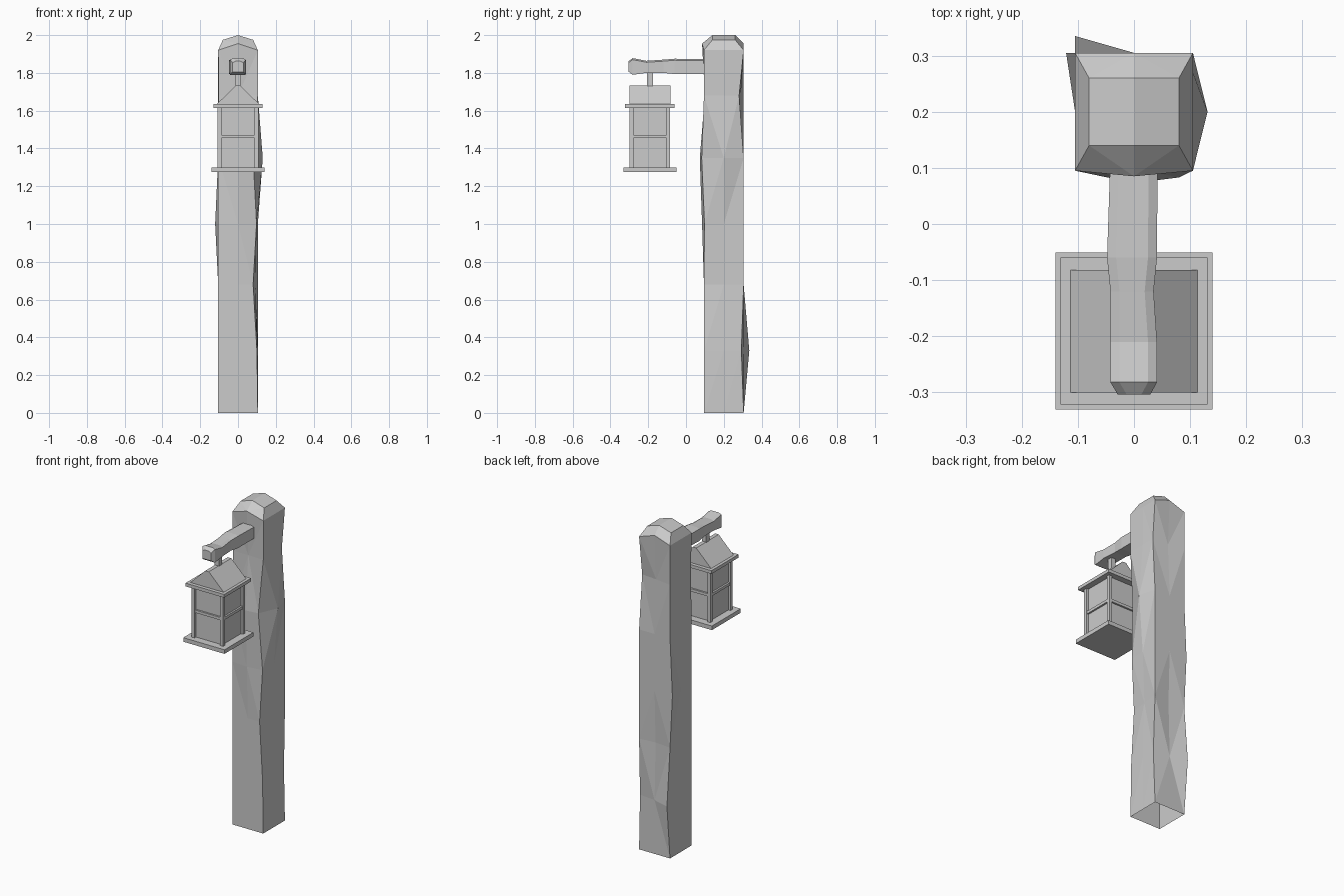
import bpy, bmesh
from mathutils import Vector

if "Cube" in bpy.data.objects:
    bpy.data.objects.remove(bpy.data.objects["Cube"])


def finish(name, bm):
    bmesh.ops.recalc_face_normals(bm, faces=bm.faces)
    me = bpy.data.meshes.new(name)
    bm.to_mesh(me)
    bm.free()
    ob = bpy.data.objects.new(name, me)
    bpy.context.collection.objects.link(ob)
    return ob


def box(name, x0, x1, y0, y1, z0, z1):
    bm = bmesh.new()
    bmesh.ops.create_cube(bm, size=1)
    for v in bm.verts:
        v.co = Vector(((x0 + x1) / 2 + v.co.x * (x1 - x0),
                       (y0 + y1) / 2 + v.co.y * (y1 - y0),
                       (z0 + z1) / 2 + v.co.z * (z1 - z0)))
    return finish(name, bm)


def bridge(bm, a, b):
    n = len(a)
    for i in range(n):
        bm.faces.new((a[i], a[(i + 1) % n], b[(i + 1) % n], b[i]))


# Rough-hewn post: eight columns per ring, with individual corners carved in or out
H, CY = 0.105, 0.2
COLS = [(-1, -1), (0, -1), (1, -1), (1, 0), (1, 1), (0, 1), (-1, 1), (-1, 0)]
FL, FM, FR, RM, BR, BM, BL, LM = range(8)
levels = [0, 0.33, 0.68, 1.0, 1.35, 1.68, 1.92]
carve = {
    (1, BL): (0, 0.03), (1, BR): (0.002, -0.012), (1, FR): (-0.005, 0),
    (2, FR): (-0.025, 0.0), (2, RM): (-0.012, 0), (2, BM): (0, -0.01),
    (3, BL): (-0.016, 0), (3, FM): (0, -0.01), (3, FR): (-0.007, 0.003),
    (4, RM): (0.026, 0), (4, FM): (0, -0.022), (4, FR): (-0.025, -0.012),
    (5, BR): (-0.004, -0.024), (5, FM): (0, 0.005), (5, FL): (0.003, 0.004),
    (5, BM): (0, -0.015), (6, FM): (0, -0.01),
}
bm = bmesh.new()
rings = []
for k, z in enumerate(levels):
    ring = []
    for c, (sx, sy) in enumerate(COLS):
        dx, dy = carve.get((k, c), (0, 0))
        lift = 0.035 if k == 6 and sx == 0 else 0
        ring.append(bm.verts.new((sx * H + dx, CY + sy * H + dy, z + lift)))
    rings.append(ring)
# Chamfered, crowned top
rings.append([bm.verts.new((sx * 0.08, CY + sy * 0.06, 2.0 if sx == 0 else 1.975))
              for sx, sy in COLS])
for a, b in zip(rings, rings[1:]):
    bridge(bm, a, b)
t = rings[-1]
bm.faces.new((t[FL], t[FM], t[BM], t[BL], t[LM]))
bm.faces.new((t[FM], t[FR], t[RM], t[BR], t[BM]))
bmesh.ops.triangulate(bm, faces=[f for f in bm.faces if len(f.verts) == 4])
finish("post", bm)

# Carved arm: sections as y, x left, x right, z bottom, z top
sections = [(0.12, -0.042, 0.042, 1.795, 1.872), (-0.06, -0.048, 0.041, 1.794, 1.875),
            (-0.12, -0.042, 0.035, 1.80, 1.87), (-0.21, -0.042, 0.041, 1.80, 1.864),
            (-0.282, -0.042, 0.041, 1.79, 1.878), (-0.304, -0.029, 0.029, 1.806, 1.862)]
bm = bmesh.new()
rings = []
for y, x0, x1, z0, z1 in sections:
    c = 0.008
    pts = [(x0, z0), (x1, z0), (x1, z1 - c), (x1 - 2 * c, z1),
           (x0 + 2 * c, z1), (x0, z1 - c)]
    rings.append([bm.verts.new((x, y, z)) for x, z in pts])
for a, b in zip(rings, rings[1:]):
    bridge(bm, a, b)
bm.faces.new(rings[0])
bm.faces.new(rings[-1])
finish("arm", bm)

# Hanger
LY = -0.191
box("hanger", -0.014, 0.014, LY - 0.015, LY + 0.015, 1.70, 1.81)

# Lantern plates, glass core, corner posts and middle rails
box("lantern_base", -0.14, 0.14, LY - 0.14, LY + 0.14, 1.275, 1.30)
box("lantern_eave", -0.131, 0.131, LY - 0.131, LY + 0.131, 1.614, 1.634)
box("lantern_glass", -0.093, 0.093, LY - 0.093, LY + 0.093, 1.30, 1.614)
for sx in (-1, 1):
    for sy in (-1, 1):
        x, y = sx * 0.097, LY + sy * 0.097
        box("lantern_post", x - 0.0105, x + 0.0105, y - 0.0105, y + 0.0105, 1.30, 1.614)
for s in (-1, 1):
    a, b = sorted((s * 0.09, s * 0.104))
    box("lantern_side_rail", a, b, LY - 0.09, LY + 0.09, 1.454, 1.471)
    box("lantern_front_rail", -0.09, 0.09, LY + a, LY + b, 1.454, 1.471)

# Gabled lantern roof
bm = bmesh.new()
profile = [(-0.113, 1.634), (0.113, 1.634), (0.012, 1.733), (-0.012, 1.733)]
ends = [[bm.verts.new((x, LY + s * 0.109, z)) for x, z in profile] for s in (-1, 1)]
bridge(bm, *ends)
for e in ends:
    bm.faces.new(e)
finish("lantern_roof", bm)
